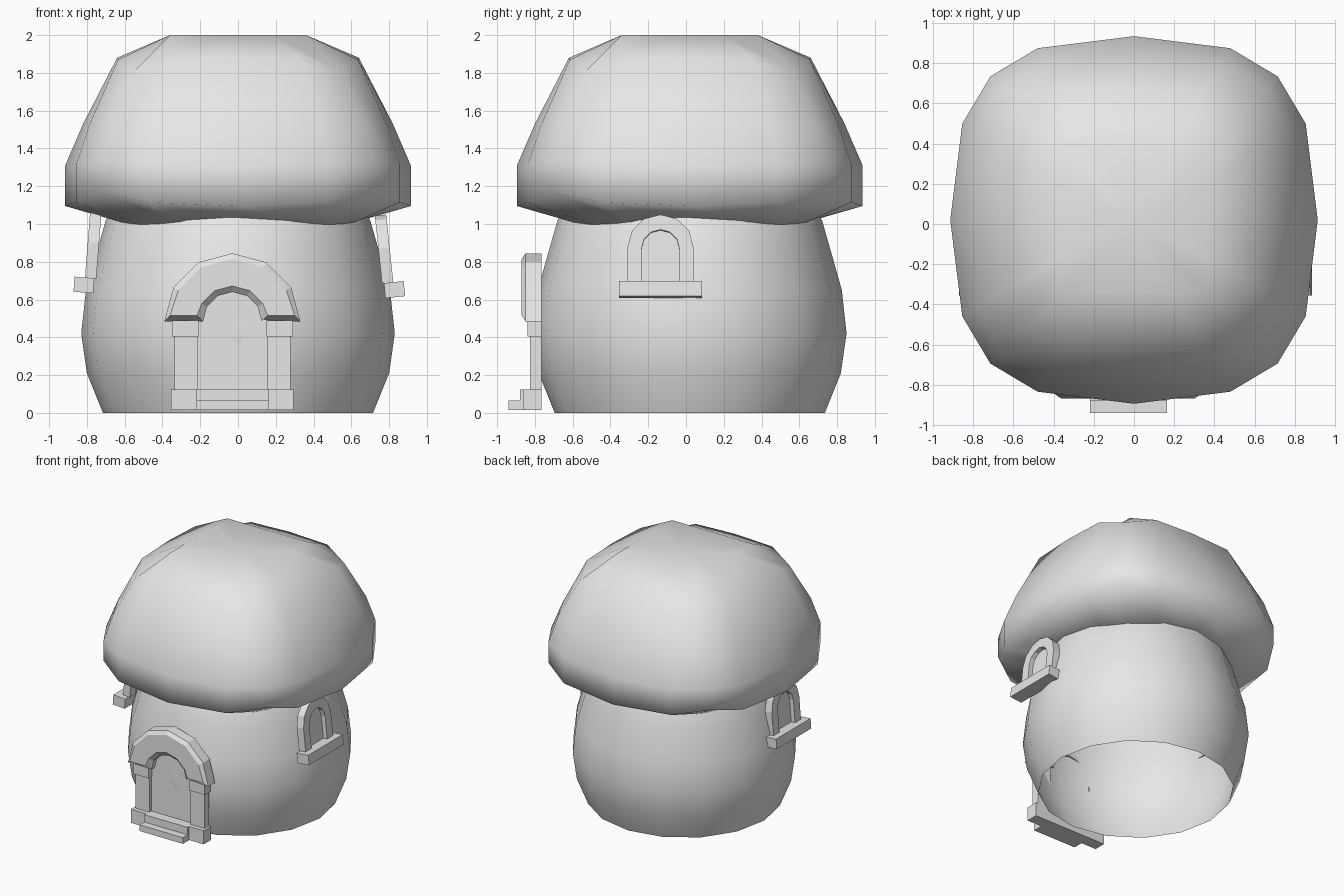
import bpy, bmesh, math
from mathutils import Matrix, Vector

cube = bpy.data.objects.get("Cube")
if cube:
    bpy.data.objects.remove(cube)

mat = bpy.data.materials.new("plain_grey")
mat.use_nodes = True
GREY = (0.8, 0.8, 0.8, 1)
mat.diffuse_color = GREY
mat.node_tree.nodes["Principled BSDF"].inputs["Base Color"].default_value = GREY
CY = 0.02  # depth centre of the round parts


def finish(bm, name, smooth=None, matrix=None):
    bmesh.ops.recalc_face_normals(bm, faces=bm.faces)
    mesh = bpy.data.meshes.new(name)
    bm.to_mesh(mesh)
    bm.free()
    obj = bpy.data.objects.new(name, mesh)
    bpy.context.collection.objects.link(obj)
    mesh.materials.append(mat)
    if matrix:
        mesh.transform(matrix)
    if smooth:
        bpy.ops.object.select_all(action="DESELECT")
        obj.select_set(True)
        bpy.context.view_layer.objects.active = obj
        bpy.ops.object.shade_smooth_by_angle(angle=math.radians(smooth))
    return obj


def loft(bm, rings, closed=True):
    rows = [[bm.verts.new(p) for p in ring] for ring in rings]
    n = len(rows[0])
    for a, b in zip(rows, rows[1:]):
        for i in range(n if closed else n - 1):
            j = (i + 1) % n
            bm.faces.new((a[i], a[j], b[j], b[i]))
    return rows


def fan(bm, row, tip):
    centre = bm.verts.new(tip)
    for i, v in enumerate(row):
        bm.faces.new((v, row[(i + 1) % len(row)], centre))


def box(name, x, y, z, matrix=None):
    bm = bmesh.new()
    loft(bm, [[(a, b, c) for a, b in ((x[0], y[0]), (x[1], y[0]), (x[1], y[1]), (x[0], y[1]))] for c in z])
    bmesh.ops.holes_fill(bm, edges=bm.edges)
    return finish(bm, name, matrix=matrix)


def arch_path(r, spring, foot, n=6):
    # Half circle on two straight legs
    pts = [(r * math.cos(math.pi * i / n), spring + r * math.sin(math.pi * i / n)) for i in range(n + 1)]
    return [(r, foot)] + pts + [(-r, foot)]


def arch_panel(name, r, spring, foot, y, matrix=None):
    bm = bmesh.new()
    bm.faces.new([bm.verts.new((x, y, z)) for x, z in arch_path(r, spring, foot)])
    return finish(bm, name, matrix=matrix)


# Round stem, open underneath
bm = bmesh.new()
profile = [(.715, 0), (.80, .21), (.83, .42), (.805, .65), (.74, .88), (.70, 1.02), (.62, 1.16)]
loft(bm, [[(r * math.cos(math.tau * i / 16), CY + r * math.sin(math.tau * i / 16), z)
           for i in range(16)] for r, z in profile])
finish(bm, "stem_wall", 80)


# Squarish cap: each ring has a middle, a shoulder and a corner point
def cap_ring(mid, qx, qy, corner, zm, zq, zc):
    quarter = [(mid, 0, zm), (qx, qy, zq), (corner, corner, zc), (qy, qx, zq)]
    ring = []
    for k in range(4):
        turn = Matrix.Rotation(k * math.pi / 2, 3, "Z")
        ring += [turn @ Vector(p) + Vector((0, CY, 0)) for p in quarter]
    return ring


bm = bmesh.new()
rows = loft(bm, [
    cap_ring(.36, .36, .18, .36, 2, 2, 2),
    cap_ring(.64, .635, .34, .55, 1.88, 1.87, 1.81),
    cap_ring(.82, .785, .43, .665, 1.53, 1.53, 1.53),
    cap_ring(.915, .855, .48, .715, 1.31, 1.32, 1.33),
    cap_ring(.915, .855, .48, .715, 1.095, 1.115, 1.165),
    cap_ring(.66, .62, .33, .49, 1.025, 1.01, .99),
])
fan(bm, rows[0], (0, CY, 2))
fan(bm, rows[-1], (0, CY, 1.04))
finish(bm, "cap", 80)

# Door arch with chamfered edges
DX, BACK, FRONT = -.03, -.765, -.87
bm = bmesh.new()
section = [(.36, BACK), (.36, -.85), (.33, FRONT), (.187, FRONT), (.155, -.84), (.155, BACK)]
rings = []
for i in range(7):
    t = math.pi * i / 6
    lift = .03 if i in (0, 6) else 0
    rings.append([(DX + r * math.cos(t), y, .485 + r * math.sin(t) + (lift if y == FRONT else 0))
                  for r, y in section])
loft(bm, rings)
bmesh.ops.holes_fill(bm, edges=bm.edges)
finish(bm, "door_arch")
arch_panel("door_panel", .19, .485, .06, -.80, Matrix.Translation((DX, 0, 0)))

# Door posts and steps
for side, s in (("left", 1), ("right", -1)):
    for part, inner, outer, front, z in (("base", .19, .325, -.86, (.015, .125)),
                                         ("post", .185, .307, -.825, (.125, .405)),
                                         ("capital", .18, .32, -.84, (.405, .49))):
        box(f"{side}_door_{part}", sorted((DX + s * inner, DX + s * outer)), (front, BACK), z)
box("lower_step", (-.22, .165), (-.94, BACK), (.015, .065))
box("upper_step", (-.22, .165), (-.88, BACK), (.065, .125))


# Side windows: built facing the front, then turned and leaned onto the wall
def window(side, s, x, z, lean):
    place = (Matrix.Translation((s * x, -.135, z)) @ Matrix.Rotation(-s * math.radians(lean), 4, "Y")
             @ Matrix.Rotation(s * math.pi / 2, 4, "Z"))
    bm = bmesh.new()
    outer, inner = arch_path(.175, .185, 0), arch_path(.1, .18, 0)
    loft(bm, [[(o[0], 0, o[1]), (i[0], 0, i[1]), (i[0], .06, i[1]), (o[0], .06, o[1])]
              for o, i in zip(outer, inner)])
    bmesh.ops.holes_fill(bm, edges=bm.edges)
    finish(bm, f"{side}_window_frame", matrix=place)
    arch_panel(f"{side}_window_pane", .11, .18, 0, .035, place)
    box(f"{side}_window_sill", (-.22, .22), (-.055, .05), (-.08, 0), place)


window("left", 1, .822, .692, 6)
window("right", -1, .81, .717, 4.5)
